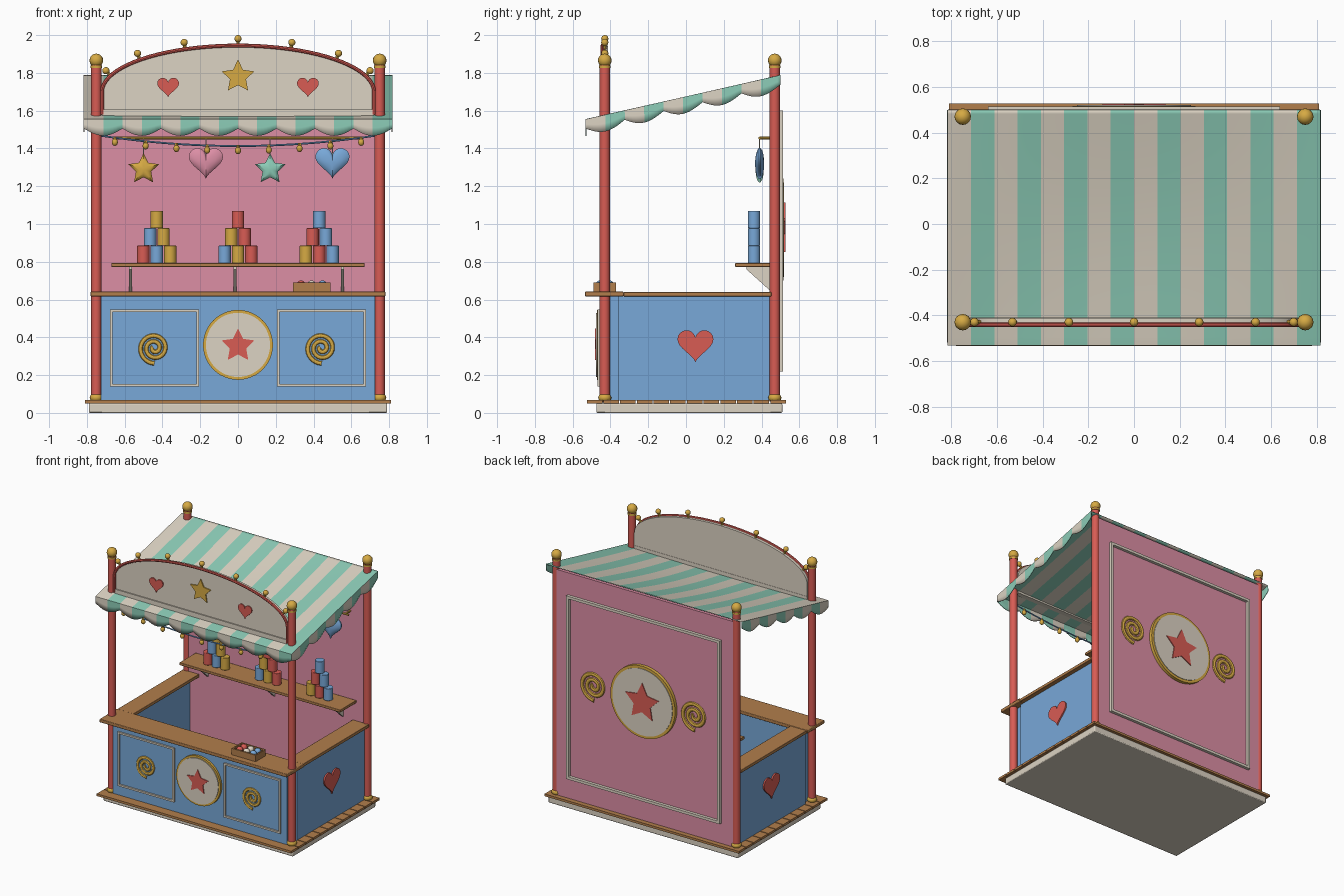
import bpy, bmesh, math
from math import sin, cos, pi
from mathutils import Matrix, Vector

if "Cube" in bpy.data.objects:
    bpy.data.objects.remove(bpy.data.objects["Cube"])


def material(name, rgb):
    m = bpy.data.materials.new(name)
    m.diffuse_color = [(c / 255 / 12.92 if c < 10 else ((c / 255 + .055) / 1.055) ** 2.4) for c in rgb] + [1]
    m.use_nodes = True
    m.node_tree.nodes["Principled BSDF"].inputs["Base Color"].default_value = m.diffuse_color
    return m


RED = material("red", (216, 92, 84))
BLUE = material("blue", (120, 168, 216))
PINK = material("pink", (220, 142, 165))
CREAM = material("cream", (220, 211, 195))
MINT = material("mint", (140, 204, 183))
GOLD = material("gold", (214, 170, 68))
WOOD = material("wood", (178, 126, 76))


def finish(name, bm, *mats, loc=(0, 0, 0), turn=0, bevel=0):
    bmesh.ops.recalc_face_normals(bm, faces=bm.faces)
    me = bpy.data.meshes.new(name)
    bm.to_mesh(me)
    bm.free()
    ob = bpy.data.objects.new(name, me)
    for m in mats:
        me.materials.append(m)
    ob.location = loc
    ob.rotation_euler.z = turn
    bpy.context.collection.objects.link(ob)
    if bevel:
        b = ob.modifiers.new("bevel", 'BEVEL')
        b.width = bevel
        b.segments = 2
    return ob


def boxes(name, bounds, mat, bevel=0):
    bm = bmesh.new()
    for x0, x1, y0, y1, z0, z1 in bounds:
        m = Matrix.Translation(((x0 + x1) / 2, (y0 + y1) / 2, (z0 + z1) / 2))
        bmesh.ops.create_cube(bm, size=1, matrix=m @ Matrix.Diagonal((x1 - x0, y1 - y0, z1 - z0, 1)))
    return finish(name, bm, mat, bevel=bevel)


def frame(name, x0, x1, y0, y1, z0, z1, w):
    boxes(name, [(x0, x1, y0, y1, z0, z0 + w), (x0, x1, y0, y1, z1 - w, z1),
                 (x0, x0 + w, y0, y1, z0 + w, z1 - w), (x1 - w, x1, y0, y1, z0 + w, z1 - w)], CREAM)


def balls(name, points, r, mat, squash=1):
    bm = bmesh.new()
    for p in points:
        bmesh.ops.create_uvsphere(bm, u_segments=16, v_segments=10, radius=r,
                                  matrix=Matrix.Translation(p) @ Matrix.Diagonal((1, 1, squash, 1)))
    return finish(name, bm, mat)


def cylinder(name, x, y, z0, z1, r, mat, bevel=0):
    bm = bmesh.new()
    bmesh.ops.create_cone(bm, cap_ends=True, segments=24, radius1=r, radius2=r, depth=z1 - z0,
                          matrix=Matrix.Translation((x, y, (z0 + z1) / 2)))
    return finish(name, bm, mat, bevel=bevel)


def tube(name, paths, r, mat, loc=(0, 0, 0), turn=0, flat=1):
    cu = bpy.data.curves.new(name, 'CURVE')
    cu.dimensions = '3D'
    cu.bevel_depth = r
    cu.bevel_resolution = 2
    cu.use_fill_caps = True
    for path in paths:
        s = cu.splines.new('POLY')
        s.points.add(len(path) - 1)
        for q, p in zip(s.points, path):
            q.co = (*p, 1)
    cu.materials.append(mat)
    ob = bpy.data.objects.new(name, cu)
    ob.location, ob.rotation_euler.z, ob.scale.y = loc, turn, flat
    bpy.context.collection.objects.link(ob)


# outlines in the x-z plane
def star(r, inner=.5):
    return [((r if k % 2 == 0 else r * inner) * sin(k * pi / 5), (r if k % 2 == 0 else r * inner) * cos(k * pi / 5))
            for k in range(10)]


def heart(w):
    ts = [2 * pi * k / 40 for k in range(40)]
    return [(w * sin(t) ** 3 / 2, w * (13 * cos(t) - 5 * cos(2 * t) - 2 * cos(3 * t) - cos(4 * t) + 2.5) / 32) for t in ts]


def circle(r):
    return [(r * cos(k * pi / 24), r * sin(k * pi / 24)) for k in range(48)]


def plate(name, outline, depth, mat, loc, turn=0):
    # starts at loc and grows outward along local -y
    bm = bmesh.new()
    f = bm.faces.new([bm.verts.new((x, 0, z)) for x, z in outline])
    ext = bmesh.ops.extrude_face_region(bm, geom=[f])['geom']
    bmesh.ops.translate(bm, vec=(0, -depth, 0), verts=[v for v in ext if isinstance(v, bmesh.types.BMVert)])
    return finish(name, bm, mat, loc=loc, turn=turn)


def puffy(name, outline, depth, mat, loc):
    bm = bmesh.new()
    angles = [-1.35, -1, -.6, -.2, .2, .6, 1, 1.35]
    rings = [[bm.verts.new((x * cos(a), depth * sin(a), z * cos(a))) for x, z in outline] for a in angles]
    n = len(outline)
    for a, b in zip(rings, rings[1:]):
        for i in range(n):
            bm.faces.new((a[i], a[(i + 1) % n], b[(i + 1) % n], b[i]))
    bm.faces.new(rings[0])
    bm.faces.new(rings[-1])
    finish(name, bm, mat, loc=loc)


def spiral(name, r, loc, turn=0):
    path = []
    for k in range(73):
        t = k / 72
        a, q = -pi / 2 - 4.7 * pi * (1 - t), r * (.1 + .8 * t)
        path.append((q * cos(a), 0, q * sin(a)))
    tube(name, [path], r * .13, GOLD, loc, turn, .6)


# base and floor planks
boxes("base", [(-.79, .79, -.475, .51, 0, .05)], CREAM, .006)
boxes("floor_planks", [(-.81, .81, -.525 + k * .0883, -.525 + k * .0883 + .082, .05, .067) for k in range(12)], WOOD)

# posts with gold finials and feet
corners = [(x, y) for x in (-.75, .75) for y in (-.43, .47)]
for x, y in corners:
    cylinder("post", x, y, .06, 1.845, .027, RED)
    cylinder("finial_collar", x, y, 1.825, 1.838, .031, GOLD)
balls("post_finials", [(x, y, 1.866) for x, y in corners], .036, GOLD)
balls("post_feet", [(x, y, .08) for x, y in corners], .035, GOLD, .75)

# walls
boxes("back_wall", [(-.735, .735, .452, .492, .066, 1.765)], PINK)
boxes("front_panel", [(-.725, .725, -.455, -.36, .066, .617)], BLUE)
boxes("side_panels", [(.715, .742, -.36, .455, .066, .617), (-.742, -.715, -.36, .455, .066, .617)], BLUE)
boxes("counter_front", [(-.78, .78, -.535, -.33, .617, .642)], WOOD, .004)
boxes("counter_sides", [(.64, .775, -.33, .452, .617, .64), (-.775, -.64, -.33, .452, .617, .64)], WOOD, .003)

# front decoration
for s in (-1, 1):
    frame("front_moulding", s * .4425 - .235, s * .4425 + .235, -.468, -.454, .14, .547, .013)
    spiral("front_spiral", .09, (s * .4425, -.458, .343))
    plate("side_heart", heart(.19), .012, RED, (s * .741, .05, .352), s * pi / 2)
plate("front_medallion_rim", circle(.185), .018, GOLD, (0, -.454, .36))
plate("front_medallion", circle(.17), .023, CREAM, (0, -.454, .36))
plate("front_star", star(.092), .008, RED, (0, -.475, .355))

# back decoration
frame("back_moulding", -.64, .64, .491, .514, .22, 1.6, .02)
plate("back_medallion_rim", circle(.27), .025, GOLD, (0, .491, .97), pi)
plate("back_medallion", circle(.25), .029, CREAM, (0, .491, .97), pi)
plate("back_star", star(.145), .008, RED, (0, .518, .97), pi)
for s in (-1, 1):
    spiral("back_spiral", .12, (s * .42, .496, .97), pi)

# striped awning with scalloped valances
bm = bmesh.new()


def cloth(nu, nv, f, stripes):
    g = [[bm.verts.new(f(i / nu, j / nv)) for j in range(nv + 1)] for i in range(nu + 1)]
    for i in range(nu):
        for j in range(nv):
            face = bm.faces.new((g[i][j], g[i + 1][j], g[i + 1][j + 1], g[i][j + 1]))
            face.material_index = (i * stripes // nu) % 2


def drop(u, n):
    return .048 + .038 * abs(sin(n * pi * u))


cloth(96, 60, lambda u, v: (-.815 + 1.63 * u, -.53 + 1.03 * v, 1.553 + .233 * v - .02 * sin(pi * u) * sin(pi * v)), 16)
cloth(96, 2, lambda u, w: (-.815 + 1.63 * u, -.53, 1.553 - w * drop(u, 8)), 16)
for s in (-1, 1):
    cloth(60, 2, lambda u, w: (s * .815, -.53 + 1.03 * u, 1.553 + .233 * u - w * drop(u, 5)), 10)
bmesh.ops.remove_doubles(bm, verts=bm.verts, dist=.0005)
awning = finish("awning", bm, CREAM, MINT)
sol = awning.modifiers.new("thickness", 'SOLIDIFY')
sol.thickness = .006
sol.offset = 0

# arched sign board with trim and bulbs
arch = [(.72 * cos(pi * k / 40), 1.7 + .245 * sin(pi * k / 40)) for k in range(41)]
plate("sign_board", [(.72, 1.56)] + arch + [(-.72, 1.56)], .028, CREAM, (0, -.412, 0))
boxes("sign_sill", [(-.72, .72, -.448, -.41, 1.56, 1.605)], CREAM)
tube("sign_trim", [[(x, -.442, z) for x, z in [(.72, 1.58)] + arch + [(-.72, 1.58)]]], .01, RED)
plate("sign_star", star(.09), .009, GOLD, (0, -.439, 1.78))
for s in (-1, 1):
    plate("sign_heart", heart(.115), .009, RED, (s * .37, -.439, 1.722))
stems, bulbs = [], []
for x in (-.675, -.52, -.28, 0, .28, .52, .675):
    z = 1.7 + .245 * math.sqrt(1 - (x / .72) ** 2)
    d = Vector((x / .72 ** 2, 0, (z - 1.7) / .245 ** 2)).normalized()
    p = Vector((x, -.43, z))
    stems.append([p, p + d * .03])
    bulbs.append(p + d * .036)
tube("sign_bulb_stems", stems, .009, GOLD)
balls("sign_bulbs", bulbs, .019, GOLD)

# string of lights between the front posts
wire = [(x / 20 * .73, -.43, 1.413 + .055 * (x / 20) ** 2) for x in range(-20, 21)]
tube("light_wire", [wire], .005, BLUE)
lamps = [(k * .163, 1.413 + .055 * (k * .163 / .73) ** 2) for k in range(-4, 5)]
tube("lamp_sockets", [[(x, -.43, z + .004), (x, -.43, z - .018)] for x, z in lamps], .009, GOLD)
balls("lamps", [(x, -.43, z - .024) for x, z in lamps], .016, GOLD, 1.2)

# prize rail and hanging prizes
tube("prize_rail", [[(-.65, .39, 1.455), (.65, .39, 1.455)]] +
     [[(x, .39, 1.455), (x, .455, 1.455)] for x in (-.62, 0, .62)], .007, GOLD)
tube("prize_cords", [[(x, .39, 1.36), (x, .39, 1.455)] for x in (-.5, -.17, .17, .5)], .003, CREAM)
puffy("gold_star_prize", star(.087), .022, GOLD, (-.5, .39, 1.29))
puffy("pink_heart_prize", heart(.185), .024, PINK, (-.17, .39, 1.32))
puffy("mint_star_prize", star(.087), .022, MINT, (.17, .39, 1.29))
puffy("blue_heart_prize", heart(.185), .024, BLUE, (.5, .39, 1.32))

# shelf, brackets and can pyramids
boxes("shelf", [(-.67, .67, .26, .453, .773, .793)], WOOD, .003)
for x in (-.57, 0, .57):
    plate("shelf_bracket", [(-.453, .64), (-.453, .774), (-.32, .774), (-.32, .76)], .016, CREAM, (x + .008, 0, 0), -pi / 2)
for ob in [o for o in bpy.data.objects if o.name.startswith("shelf_bracket")]:
    ob.location.x -= 0 if ob.location.x < 0 else .016
for p in range(3):
    for row in range(3):
        for i in range(3 - row):
            x = (p - 1) * .43 + (i - (2 - row) / 2) * .071
            z = .793 + row * .0925
            cylinder("can", x, .36, z, z + .092, .033, (RED, BLUE, GOLD)[(i + row + p) % 3], .003)

# tray of throwing balls
boxes("ball_tray", [(.29, .49, -.49, -.37, .642, .652), (.29, .49, -.49, -.48, .652, .69), (.29, .49, -.38, -.37, .652, .69),
                    (.29, .3, -.48, -.38, .652, .69), (.48, .49, -.48, -.38, .652, .69)], WOOD)
for k in range(6):
    balls("throwing_ball", [(.333 + .057 * (k % 3), -.455 + .05 * (k // 3), .677)], .024,
          (RED, CREAM, BLUE, GOLD)[(k + k // 3) % 4])

# turn curves to meshes and smooth rounded parts
bpy.ops.object.select_all(action='DESELECT')
for ob in bpy.context.scene.objects:
    ob.select_set(True)
    bpy.context.view_layer.objects.active = ob
    if ob.type == 'CURVE':
        bpy.ops.object.convert(target='MESH')
    bpy.ops.object.shade_smooth_by_angle(angle=math.radians(35))
    bpy.ops.object.select_all(action='DESELECT')
